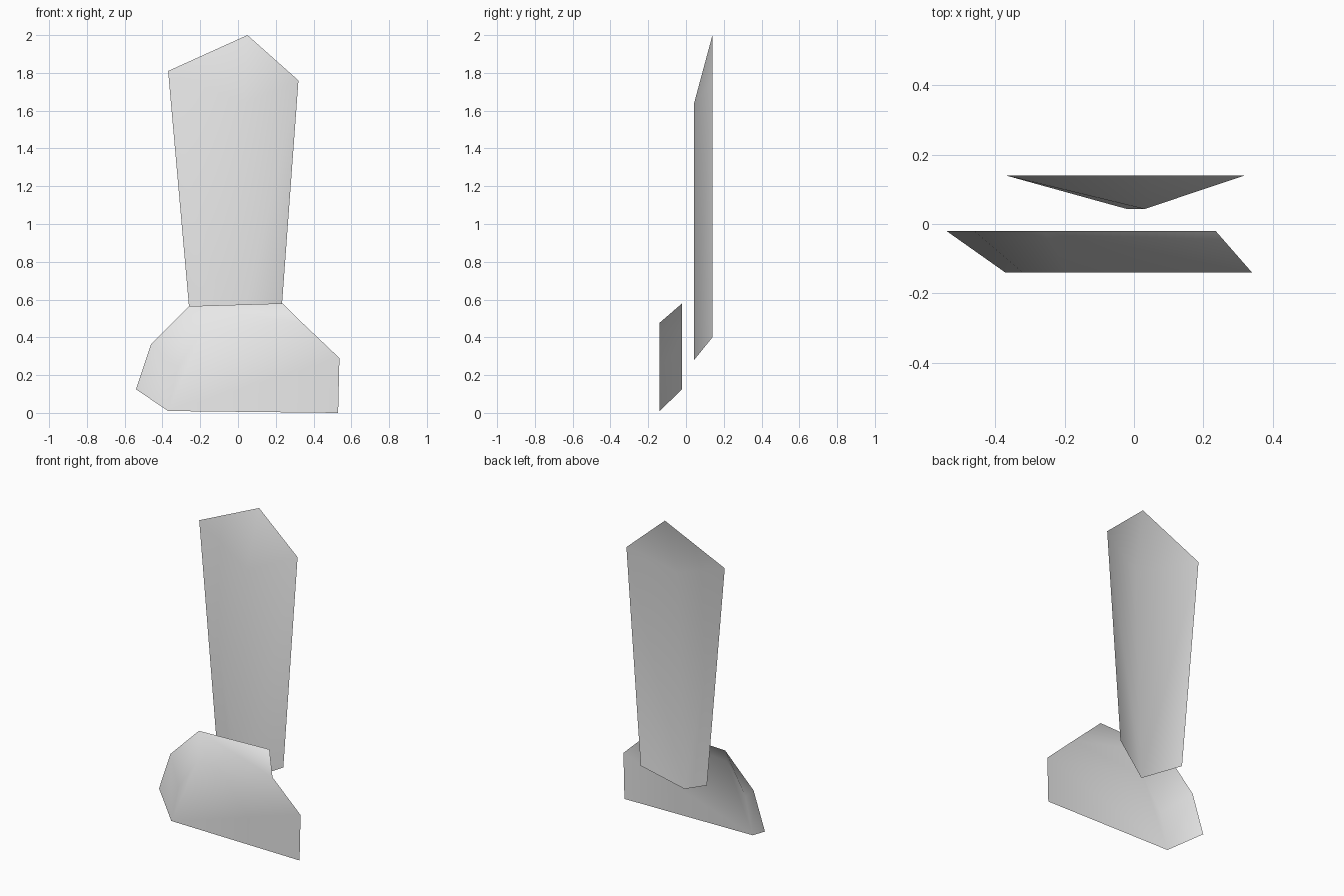
import bpy
import bmesh

default_cube = bpy.data.objects.get("Cube")
if default_cube:
    bpy.data.objects.remove(default_cube, do_unlink=True)


def make_material(name, color):
    material = bpy.data.materials.new(name)
    material.use_nodes = True
    material.diffuse_color = color
    for node in material.node_tree.nodes:
        if node.type == "BSDF_PRINCIPLED":
            node.inputs["Base Color"].default_value = color
    return material


def make_sheet(name, depth_points, panels, material):
    """Build a smooth open shell from named corners and corner-name panels."""
    mesh = bpy.data.meshes.new(name)
    bm = bmesh.new()
    corners = {}
    for depth, points in depth_points:
        for label, (x, z) in points.items():
            corners[label] = bm.verts.new((x, depth, z))
    for panel in panels:
        face = bm.faces.new([corners[label] for label in panel.split()])
        face.smooth = True
    bm.normal_update()
    # Turn every panel so its outside looks forward
    for face in bm.faces:
        if face.normal.y > 0:
            face.normal_flip()
    bm.to_mesh(mesh)
    bm.free()
    mesh.materials.append(material)
    sheet = bpy.data.objects.new(name, mesh)
    bpy.context.collection.objects.link(sheet)
    return sheet


grey = make_material("light grey", (0.8, 0.8, 0.8, 1.0))

# Tall upright shell: rim at the back, vertical ridge in front
tall_rim = {
    "left_top": (-0.37, 1.81),
    "peak": (0.05, 2.0),
    "right_top": (0.32, 1.76),
    "right_low": (0.22, 0.40),
    "left_low": (-0.245, 0.40),
}
tall_ridge = {"ridge_top": (0.03, 1.64), "ridge_low": (-0.02, 0.28)}
make_sheet(
    "tall_shell",
    [(0.14, tall_rim), (0.043, tall_ridge)],
    [
        "left_top left_low ridge_low ridge_top",
        "right_top ridge_top ridge_low right_low",
        "left_top ridge_top peak",
        "peak ridge_top right_top",
    ],
    grey,
)

# Low front shell: flat front panel with sloped top and side
low_rim = {
    "rim_right": (0.235, 0.58),
    "rim_left": (-0.26, 0.565),
    "side_high": (-0.46, 0.365),
    "side_low": (-0.54, 0.125),
}
low_front = {
    "top_right": (0.34, 0.477),
    "top_left": (-0.19, 0.43),
    "bend": (-0.32, 0.24),
    "foot_left": (-0.37, 0.01),
    "foot_right": (0.53, 0.0),
    "shoulder": (0.537, 0.29),
}
make_sheet(
    "low_front_shell",
    [(-0.02, low_rim), (-0.14, low_front)],
    [
        "rim_left top_left top_right rim_right",
        "rim_left side_high bend top_left",
        "side_high side_low foot_left bend",
        "top_right top_left bend foot_left foot_right shoulder",
    ],
    grey,
)
